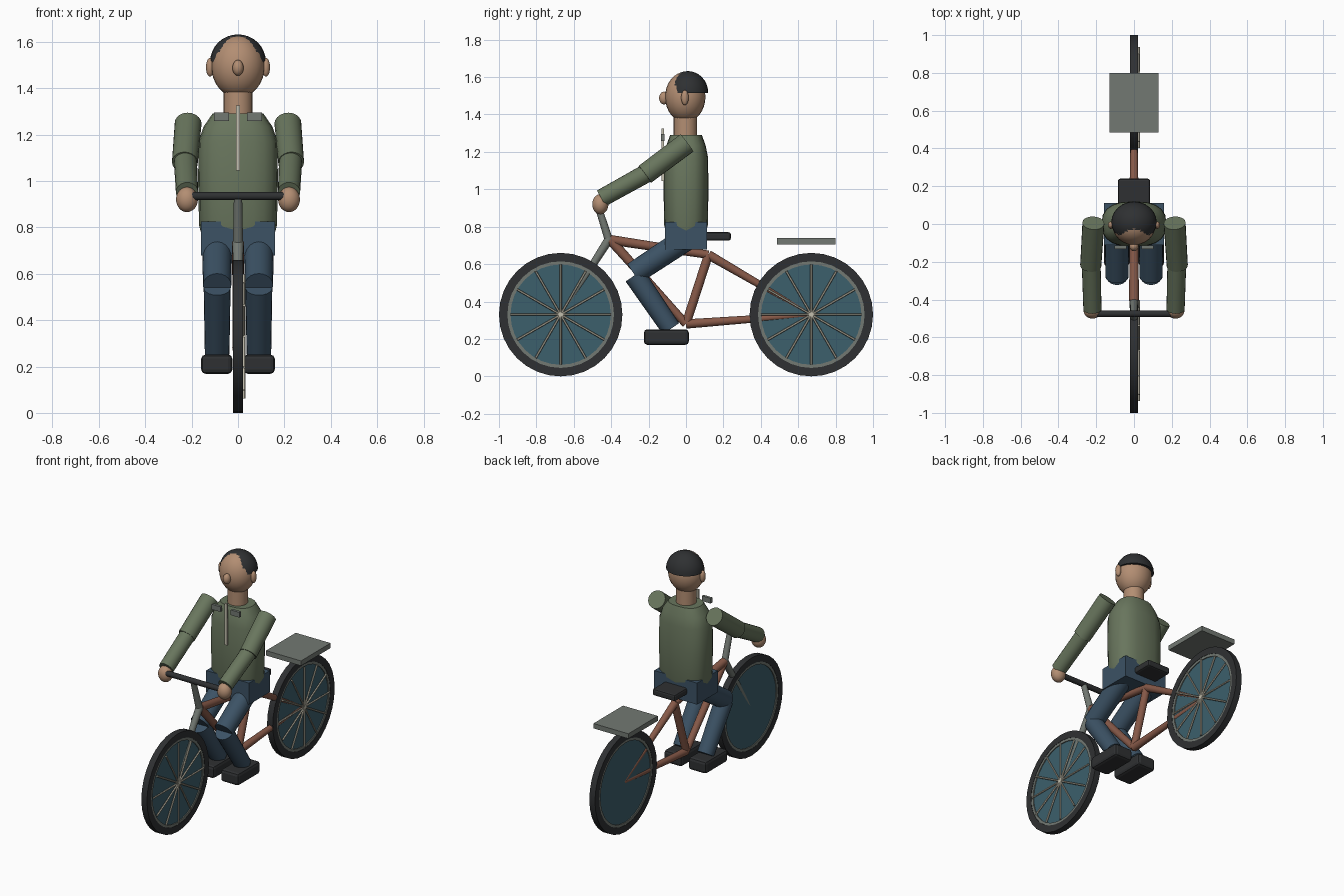
import bpy, bmesh, math
from mathutils import Vector

if "Cube" in bpy.data.objects:
    bpy.data.objects.remove(bpy.data.objects["Cube"])


def mat(name, r, g, b):
    m = bpy.data.materials.new(name)
    m.diffuse_color = (r, g, b, 1)
    m.use_nodes = True
    m.node_tree.nodes["Principled BSDF"].inputs["Base Color"].default_value = m.diffuse_color
    return m


SHIRT = mat("green_cloth", 0.14, 0.18, 0.11)
DENIM = mat("denim", 0.045, 0.085, 0.13)
SKIN = mat("skin", 0.45, 0.27, 0.17)
DARK = mat("dark", 0.028, 0.03, 0.032)
RUST = mat("rust_paint", 0.24, 0.1, 0.065)
TEAL = mat("wheel_teal", 0.045, 0.115, 0.15)
STEEL = mat("steel", 0.17, 0.19, 0.17)
CREAM = mat("cream", 0.55, 0.52, 0.42)


def finish(ob, name, material, smooth=True):
    ob.name = name
    ob.data.materials.append(material)
    if smooth:
        bpy.ops.object.select_all(action='DESELECT')
        ob.select_set(True)
        bpy.context.view_layer.objects.active = ob
        bpy.ops.object.shade_smooth_by_angle(angle=math.radians(35))
    return ob


def from_bmesh(bm, name, material):
    bmesh.ops.recalc_face_normals(bm, faces=bm.faces)
    me = bpy.data.meshes.new(name)
    bm.to_mesh(me)
    bm.free()
    ob = bpy.data.objects.new(name, me)
    bpy.context.collection.objects.link(ob)
    return finish(ob, name, material)


def bar(name, a, b, r1, r2, material, sides=16):
    a, b = Vector(a), Vector(b)
    bpy.ops.mesh.primitive_cone_add(vertices=sides, radius1=r1, radius2=r2,
                                    depth=(b - a).length, location=(a + b) / 2)
    ob = bpy.context.object
    ob.rotation_euler = (b - a).to_track_quat('Z', 'Y').to_euler()
    return finish(ob, name, material)


def box(name, centre, size, material, bevel=0):
    bpy.ops.mesh.primitive_cube_add(size=1, location=centre)
    ob = bpy.context.object
    ob.scale = size
    bpy.ops.object.transform_apply(location=False, rotation=False, scale=True)
    if bevel:
        m = ob.modifiers.new("bevel", 'BEVEL')
        m.width, m.segments = bevel, 2
    return finish(ob, name, material, False)


def ball(name, centre, radii, material):
    bpy.ops.mesh.primitive_uv_sphere_add(segments=24, ring_count=16, radius=1, location=centre)
    ob = bpy.context.object
    ob.scale = radii
    bpy.ops.object.transform_apply(location=False, rotation=False, scale=True)
    return finish(ob, name, material)


def ring(name, y, z, outer, inner, half, material, n=32):
    bm = bmesh.new()
    loops = []
    for i in range(n):
        t = 2 * math.pi * i / n
        loops.append([bm.verts.new((x, y + r * math.cos(t), z + r * math.sin(t)))
                      for x, r in ((-half, outer), (half, outer), (half, inner), (-half, inner))])
    for i in range(n):
        p, q = loops[i], loops[(i + 1) % n]
        for k in range(4):
            bm.faces.new((p[k], p[(k + 1) % 4], q[(k + 1) % 4], q[k]))
    return from_bmesh(bm, name, material)


# Wheels: tyre, rim, disc and spokes on the right side
for label, y in (("front", -0.67), ("rear", 0.67)):
    z = 0.33
    ring(label + "_tyre", y, z, 0.33, 0.285, 0.021, DARK)
    ring(label + "_rim", y, z, 0.29, 0.268, 0.019, STEEL)
    bar(label + "_wheel_disc", (-0.013, y, z), (0.013, y, z), 0.275, 0.275, TEAL, 32)
    for i in range(6):
        t = math.pi * i / 6
        dy, dz = 0.268 * math.cos(t), 0.268 * math.sin(t)
        bar(label + "_spoke", (0.027, y - dy, z - dz), (0.027, y + dy, z + dz),
            0.006, 0.006, CREAM, 6)

# Frame, fork, stem and handlebar
head, seat_top, crank = (0, -0.405, 0.73), (0, 0.12, 0.65), (0, 0, 0.28)
bar("top_tube", head, seat_top, 0.026, 0.022, RUST)
bar("down_tube", head, crank, 0.026, 0.022, RUST)
bar("seat_tube", crank, seat_top, 0.024, 0.024, RUST)
bar("chain_stay", crank, (0, 0.67, 0.33), 0.025, 0.015, RUST)
bar("seat_stay", seat_top, (0, 0.67, 0.33), 0.025, 0.014, RUST)
bar("fork", (0, -0.41, 0.735), (0, -0.67, 0.33), 0.024, 0.013, STEEL)
bar("stem", (0, -0.41, 0.72), (0, -0.475, 0.925), 0.022, 0.018, STEEL)
bar("handlebar", (-0.22, -0.475, 0.935), (0.22, -0.475, 0.935), 0.018, 0.018, DARK)

# Saddle and luggage rack
box("saddle", (0, 0.12, 0.748), (0.17, 0.24, 0.045), DARK, 0.012)
box("luggage_rack", (0, 0.643, 0.722), (0.26, 0.315, 0.033), STEEL)

# Torso: lofted rounded sections
bm = bmesh.new()
rows = []
N = 20
for z, rx, ry in ((0.74, 0.15, 0.1), (0.81, 0.168, 0.117), (1.0, 0.172, 0.12),
                  (1.17, 0.17, 0.118), (1.235, 0.148, 0.105), (1.29, 0.11, 0.085)):
    row = []
    for i in range(N):
        c, s = math.cos(2 * math.pi * i / N), math.sin(2 * math.pi * i / N)
        row.append(bm.verts.new((rx * math.copysign(abs(c) ** 0.78, c),
                                 ry * math.copysign(abs(s) ** 0.78, s), z)))
    rows.append(row)
for p, q in zip(rows, rows[1:]):
    for i in range(N):
        j = (i + 1) % N
        bm.faces.new((p[i], p[j], q[j], q[i]))
bm.faces.new(rows[0])
bm.faces.new(rows[-1])
from_bmesh(bm, "jacket_torso", SHIRT)
box("hips", (0, 0, 0.752), (0.32, 0.222, 0.145), DENIM)

# Zip
box("jacket_zip", (0, -0.124, 1.185), (0.016, 0.012, 0.28), CREAM)

# Head
bar("neck", (0, -0.003, 1.26), (0, -0.003, 1.4), 0.063, 0.063, SKIN, 20)
ball("head", (0, -0.004, 1.494), (0.115, 0.108, 0.134), SKIN)
ball("nose", (0, -0.118, 1.488), (0.024, 0.026, 0.034), SKIN)

# Hair: upper half of an ellipsoid set slightly back
bm = bmesh.new()
bmesh.ops.create_uvsphere(bm, u_segments=24, v_segments=16, radius=1)
cut = bmesh.ops.bisect_plane(bm, geom=bm.verts[:] + bm.edges[:] + bm.faces[:],
                             plane_co=(0, 0, 0), plane_no=(0, 0, 1), clear_inner=True)
bmesh.ops.holes_fill(bm, edges=[e for e in bm.edges if e.is_boundary])
for v in bm.verts:
    v.co = (v.co.x * 0.12, v.co.y * 0.109 + 0.01, v.co.z * 0.117 + 1.515)
from_bmesh(bm, "hair", DARK)

# Paired parts
for side, s in (("left", -1), ("right", 1)):
    ball(side + "_ear", (s * 0.121, -0.006, 1.49), (0.017, 0.02, 0.04), SKIN)
    box(side + "_collar", (s * 0.071, -0.124, 1.277), (0.064, 0.018, 0.035), STEEL)
    shoulder, elbow = (s * 0.215, 0.005, 1.248), (s * 0.229, -0.22, 1.08)
    bar(side + "_upper_arm", shoulder, elbow, 0.058, 0.056, SHIRT, 20)
    bar(side + "_forearm", (s * 0.227, -0.2, 1.092), (s * 0.22, -0.452, 0.952),
        0.05, 0.048, SHIRT, 20)
    ball(side + "_hand", (s * 0.22, -0.458, 0.92), (0.047, 0.043, 0.054), SKIN)
    bar(side + "_thigh", (s * 0.09, 0.0, 0.735), (s * 0.09, -0.28, 0.55), 0.065, 0.061, DENIM, 20)
    bar(side + "_shin", (s * 0.09, -0.275, 0.54), (s * 0.09, -0.08, 0.255), 0.058, 0.053, DENIM, 20)
    box(side + "_shoe", (s * 0.0915, -0.105, 0.21), (0.134, 0.24, 0.083), DARK, 0.018)
